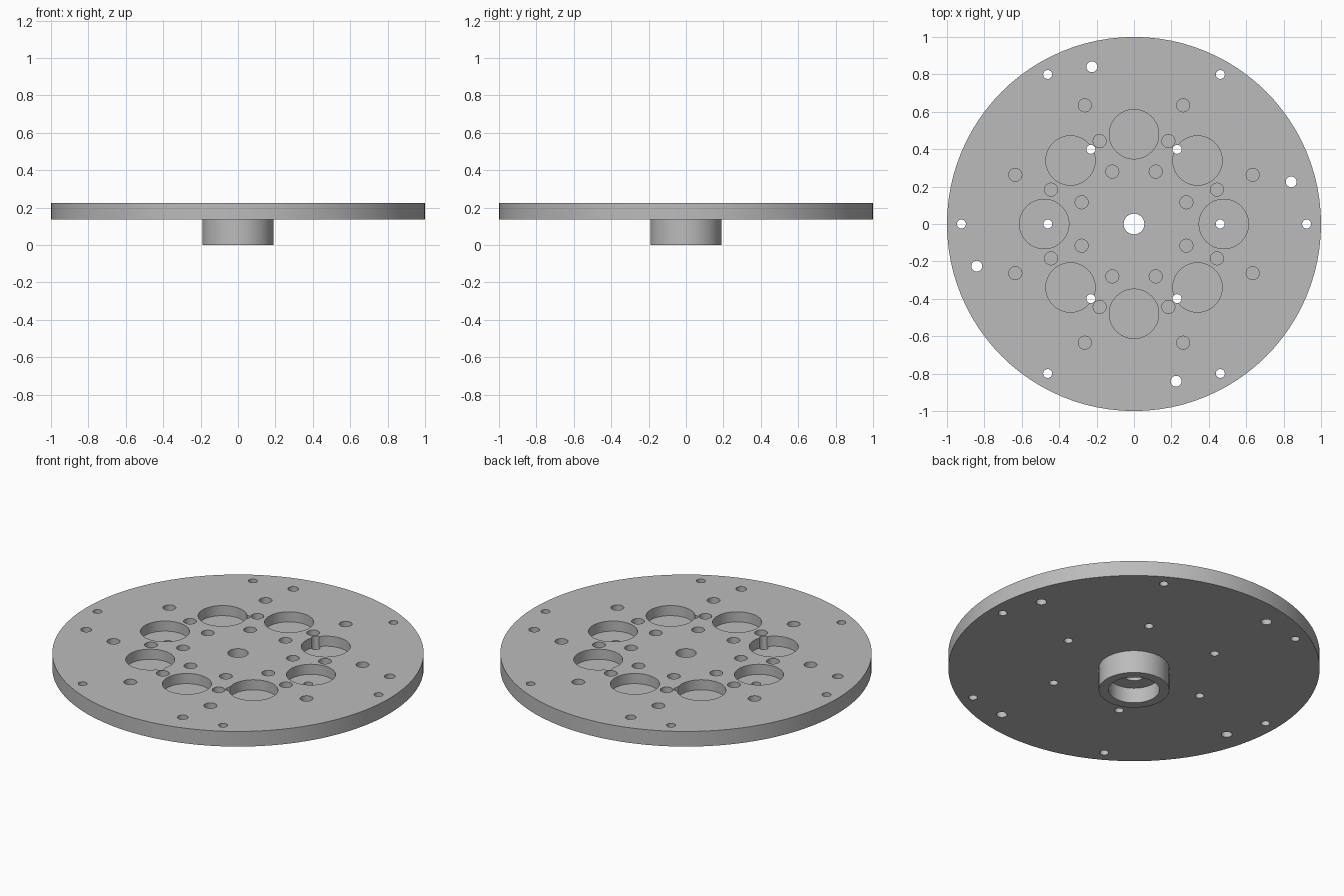
import bpy, bmesh, math
from mathutils import Matrix, Vector

cube = bpy.data.objects.get("Cube")
if cube:
    bpy.data.objects.remove(cube, do_unlink=True)

TOP, UNDER = 0.225, 0.135      # plate faces
BORE_TOP = 0.09                # end of the hub bore
FLOOR = TOP - 0.06             # floor of the blind pockets

grey = bpy.data.materials.new("plain_grey")
grey.use_nodes = True
colour = (0.5, 0.5, 0.5, 1)
grey.diffuse_color = colour
grey.node_tree.nodes["Principled BSDF"].inputs["Base Color"].default_value = colour


def add_object(name, bm):
    bmesh.ops.recalc_face_normals(bm, faces=bm.faces)
    mesh = bpy.data.meshes.new(name)
    bm.to_mesh(mesh)
    bm.free()
    mesh.materials.append(grey)
    obj = bpy.data.objects.new(name, mesh)
    bpy.context.collection.objects.link(obj)
    return obj


def lathe(name, profile, steps):
    """Revolve a closed (radius, height) profile about z."""
    bm = bmesh.new()
    verts = [bm.verts.new((r, 0, z)) for r, z in profile]
    edges = [bm.edges.new((verts[i - 1], v)) for i, v in enumerate(verts)]
    bmesh.ops.spin(bm, geom=verts + edges, cent=(0, 0, 0), axis=(0, 0, 1),
                   angle=math.tau, steps=steps)
    bmesh.ops.remove_doubles(bm, verts=bm.verts, dist=1e-4)
    return add_object(name, bm)


def ring_cutter(name, rings, bottom):
    """Cylinders on bolt circles: (count, circle radius, hole radius, start angle, sides)."""
    bm = bmesh.new()
    top = TOP + 0.1
    for count, circle, radius, start, sides in rings:
        for k in range(count):
            a = math.radians(start) + k * math.tau / count
            place = Vector((circle * math.cos(a), circle * math.sin(a), (top + bottom) / 2))
            bmesh.ops.create_cone(bm, cap_ends=True, segments=sides, radius1=radius,
                                  radius2=radius, depth=top - bottom,
                                  matrix=Matrix.Translation(place))
    cutter = add_object(name, bm)
    cutter.hide_render = True
    return cutter


# Plate with hub, centre hole and hub bore in one turned profile
plate = lathe("plate_with_hub", [
    (0.055, TOP), (1, TOP), (1, UNDER), (0.19, UNDER),
    (0.19, 0), (0.137, 0), (0.137, BORE_TOP), (0.055, BORE_TOP)], 96)

# Blind pockets: eight large ones and three rings of small ones
pockets = ring_cutter("pocket_cutter", [
    (8, 0.48, 0.132, 0, 48),
    (8, 0.687, 0.035, 22.5, 24),
    (8, 0.48, 0.035, 22.5, 24),
    (8, 0.303, 0.035, 22.5, 24)], FLOOR)

# Through holes: two rings of six and one ring of four
holes = ring_cutter("through_hole_cutter", [
    (6, 0.923, 0.024, 0, 24),
    (6, 0.461, 0.024, 0, 24),
    (4, 0.87, 0.029, 15, 24)], UNDER - 0.05)

bpy.context.view_layer.objects.active = plate
plate.select_set(True)
for cutter in (pockets, holes):
    mod = plate.modifiers.new(cutter.name, 'BOOLEAN')
    mod.operation = 'DIFFERENCE'
    mod.solver = 'EXACT'
    mod.object = cutter
    bpy.ops.object.modifier_apply(modifier=mod.name)
    bpy.data.objects.remove(cutter, do_unlink=True)

bpy.ops.object.shade_smooth_by_angle(angle=math.radians(30))
